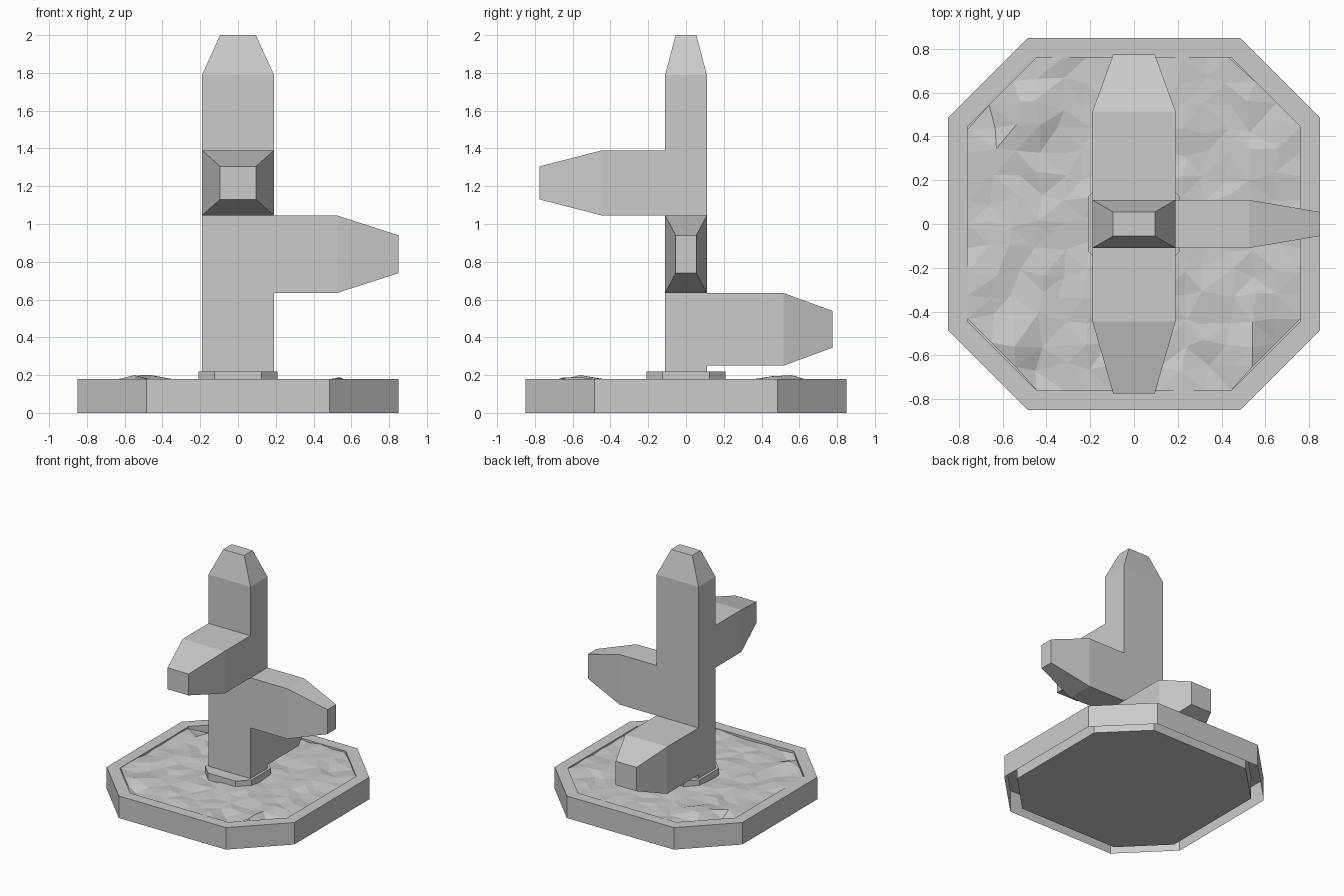
import bpy, bmesh, random, math
from mathutils import Vector

if "Cube" in bpy.data.objects:
    bpy.data.objects.remove(bpy.data.objects["Cube"])

random.seed(4)


def finish(bm, name, recalc=True):
    if recalc:
        bmesh.ops.recalc_face_normals(bm, faces=bm.faces)
    mesh = bpy.data.meshes.new(name)
    bm.to_mesh(mesh)
    bm.free()
    obj = bpy.data.objects.new(name, mesh)
    bpy.context.collection.objects.link(obj)
    return obj


def octagon(r, c, z):
    return [(r, -c, z), (r, c, z), (c, r, z), (-c, r, z),
            (-r, c, z), (-r, -c, z), (-c, -r, z), (c, -r, z)]


def rect(hx, hy, z):
    return [(-hx, -hy, z), (hx, -hy, z), (hx, hy, z), (-hx, hy, z)]


def loft(rings, cap_start=True, cap_end=True):
    bm = bmesh.new()
    loops = [[bm.verts.new(p) for p in ring] for ring in rings]
    n = len(loops[0])
    for a, b in zip(loops, loops[1:]):
        for i in range(n):
            j = (i + 1) % n
            bm.faces.new((a[i], a[j], b[j], b[i]))
    if cap_start:
        bm.faces.new(loops[0][::-1])
    if cap_end:
        bm.faces.new(loops[-1])
    return bm


# Octagonal tray: outer wall, top rim, inner wall and floor (open under the rim)
tray = loft([octagon(0.85, 0.485, 0), octagon(0.85, 0.485, 0.18),
             octagon(0.76, 0.445, 0.18), octagon(0.76, 0.445, 0)], False, False)
tray.verts.ensure_lookup_table()
finish_floor = tray.faces.new(tray.verts[24:32])
finish_floor.normal_update()
if finish_floor.normal.z > 0:
    finish_floor.normal_flip()
finish(tray, "tray", recalc=False)

# Rough soil: grid clipped to the inner octagon, with mounds and dips
soil = bmesh.new()
bmesh.ops.create_grid(soil, x_segments=14, y_segments=14, size=0.76)
for sx in (-1, 1):
    for sy in (-1, 1):
        bmesh.ops.bisect_plane(soil, geom=soil.verts[:] + soil.edges[:] + soil.faces[:],
                               plane_co=(sx * 0.76, sy * 0.445, 0),
                               plane_no=(sx, sy, 0), clear_outer=True)
bmesh.ops.remove_doubles(soil, verts=soil.verts, dist=0.02)
# x, y, height change, radius
bumps = [(-0.50, 0.50, 0.05, 0.14), (0.52, -0.58, 0.03, 0.12), (-0.52, -0.57, 0.04, 0.13),
         (-0.66, 0.50, -0.06, 0.12), (0.64, -0.53, -0.05, 0.12), (-0.40, -0.66, -0.04, 0.12),
         (0.40, -0.68, -0.04, 0.1)]
for v in soil.verts:
    if not v.is_boundary:
        v.co.x += random.uniform(-0.025, 0.025)
        v.co.y += random.uniform(-0.025, 0.025)
    z = 0.168 + random.uniform(-0.01, 0.01)
    for x, y, h, r in bumps:
        z += h * math.exp(-((v.co.x - x) ** 2 + (v.co.y - y) ** 2) / (r * r) * 2)
    v.co.z = min(z, 0.22)
bmesh.ops.triangulate(soil, faces=soil.faces)
finish(soil, "soil", recalc=False)

# Collar around the trunk foot
finish(loft([octagon(0.21, 0.125, 0.12), octagon(0.21, 0.125, 0.22)]), "collar")

# Cactus: stacked trunk, then tapered arms extruded from its side faces
plant = loft([rect(0.19, 0.11, z) for z in (0.14, 0.25, 0.635, 1.045, 1.39, 1.79)]
             + [rect(0.095, 0.055, 2.0)])


def grow_arm(direction, z0, z1, straight, tip, t0, t1):
    d = Vector(direction)
    mid = (z0 + z1) / 2
    plant.normal_update()
    face = next(f for f in plant.faces if f.normal.dot(d) > 0.99
                and abs(f.calc_center_median().z - mid) < 0.01)
    for reach, shrink in ((straight, False), (tip, True)):
        face = bmesh.ops.extrude_discrete_faces(plant, faces=[face])["faces"][0]
        for v in face.verts:
            low = v.co.z < mid
            across = v.co - d * v.co.dot(d)
            if shrink:
                across *= 0.5
                across.z = t0 if low else t1
            v.co = across + d * reach


grow_arm((0, 1, 0), 0.25, 0.635, 0.515, 0.775, 0.345, 0.54)
grow_arm((1, 0, 0), 0.635, 1.045, 0.525, 0.85, 0.74, 0.94)
grow_arm((0, -1, 0), 1.045, 1.39, 0.445, 0.775, 1.13, 1.305)
finish(plant, "cactus")
